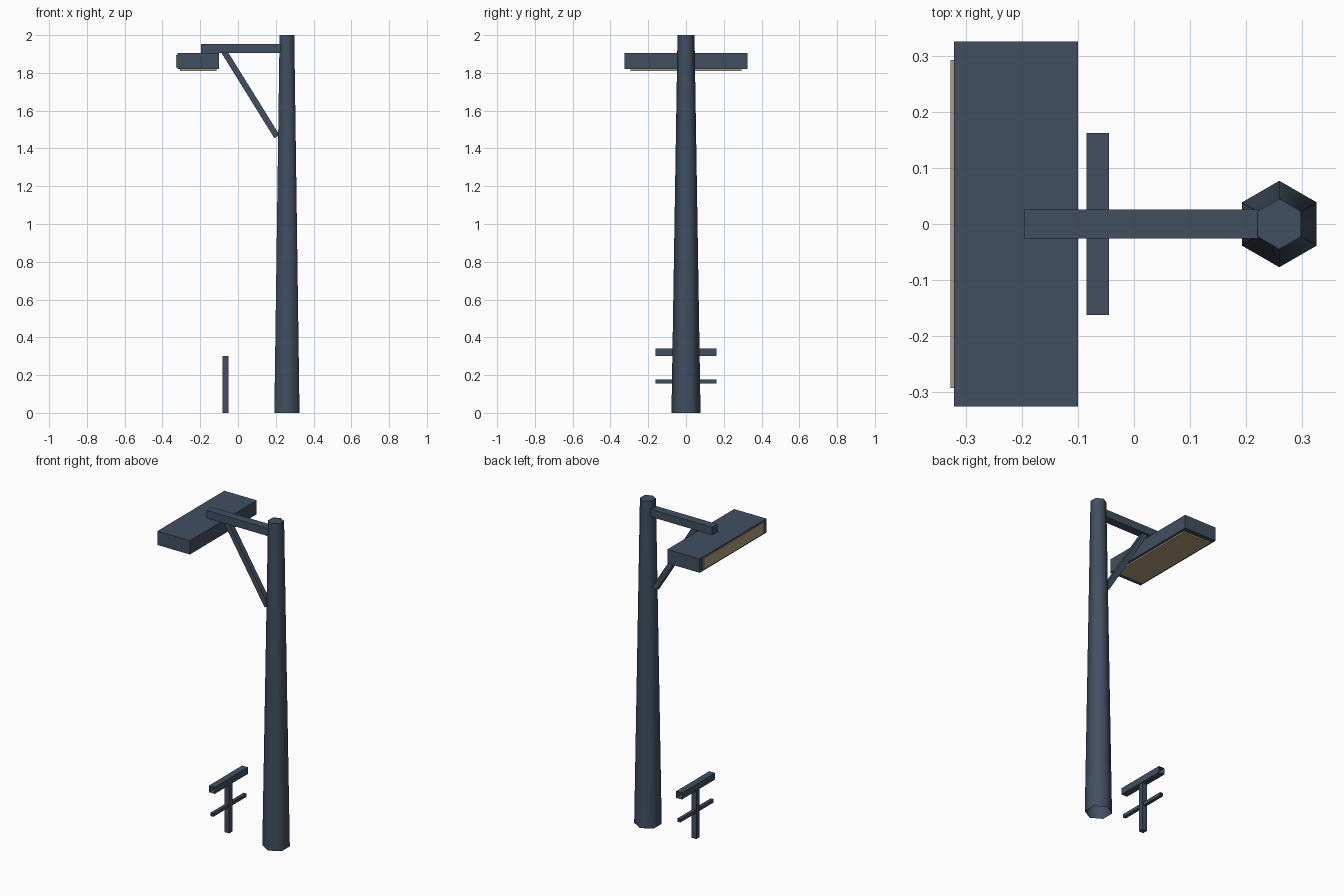
import bpy
import bmesh
from math import radians
from mathutils import Matrix, Vector

cube = bpy.data.objects.get("Cube")
if cube:
    bpy.data.objects.remove(cube, do_unlink=True)


def make_material(name, rgb):
    mat = bpy.data.materials.new(name)
    mat.use_nodes = True
    color = (*rgb, 1)
    mat.diffuse_color = color
    mat.node_tree.nodes["Principled BSDF"].inputs["Base Color"].default_value = color
    return mat


STEEL = make_material("slate blue steel", (0.051, 0.078, 0.117))
LENS = make_material("warm tan lens", (0.43, 0.34, 0.20))


def add_object(name, bm, mat):
    mesh = bpy.data.meshes.new(name)
    bm.to_mesh(mesh)
    bm.free()
    mesh.materials.append(mat)
    obj = bpy.data.objects.new(name, mesh)
    bpy.context.collection.objects.link(obj)
    return obj


def box(name, low, high, mat=STEEL, open_axis=None):
    """Box between two corners; open_axis removes both end faces on that axis."""
    low, high = Vector(low), Vector(high)
    bm = bmesh.new()
    bmesh.ops.create_cube(bm, size=1)
    if open_axis is not None:
        ends = [f for f in bm.faces if abs(f.normal[open_axis]) > 0.9]
        bmesh.ops.delete(bm, geom=ends, context="FACES_ONLY")
    bm.transform(Matrix.Translation((low + high) / 2) @ Matrix.Diagonal((*(high - low), 1)))
    return add_object(name, bm, mat)


def beam(name, start, end, thickness, mat=STEEL):
    """Square bar running between two points."""
    start, end = Vector(start), Vector(end)
    run = end - start
    bm = bmesh.new()
    bmesh.ops.create_cube(bm, size=1)
    turn = run.to_track_quat("Z", "Y").to_matrix().to_4x4()
    size = Matrix.Diagonal((thickness, thickness, run.length, 1))
    bm.transform(Matrix.Translation((start + end) / 2) @ turn @ size)
    return add_object(name, bm, mat)


# Tapered six-sided pole, open underneath, softly shaded around its sides
bm = bmesh.new()
bmesh.ops.create_cone(bm, cap_ends=True, segments=6, radius1=0.077, radius2=0.045, depth=2)
bm.normal_update()
bmesh.ops.delete(bm, geom=[f for f in bm.faces if f.normal.z < -0.9], context="FACES_ONLY")
bm.transform(Matrix.Translation((0.259, 0, 1)))
pole = add_object("pole", bm, STEEL)
bpy.ops.object.select_all(action="DESELECT")
pole.select_set(True)
bpy.context.view_layer.objects.active = pole
bpy.ops.object.shade_smooth_by_angle(angle=radians(70))

# Arm and diagonal brace
box("arm", (-0.196, -0.026, 1.905), (0.225, 0.026, 1.952))
beam("brace", (-0.081, 0, 1.925), (0.206, 0, 1.463), 0.032)

# Lamp head with lenses underneath and on the outer side
box("lamp_housing", (-0.321, -0.325, 1.82), (-0.10, 0.325, 1.905))
box("lower_lens", (-0.307, -0.295, 1.811), (-0.114, 0.295, 1.82), LENS)
box("side_lens", (-0.327, -0.292, 1.828), (-0.321, 0.292, 1.896), LENS)

# Small leaning perch: post with two open-ended rails
box("perch_post", (-0.081, -0.016, 0), (-0.049, 0.016, 0.30))
box("perch_seat", (-0.085, -0.162, 0.30), (-0.045, 0.162, 0.34), open_axis=1)
box("perch_rail", (-0.075, -0.162, 0.156), (-0.055, 0.162, 0.176), open_axis=1)
